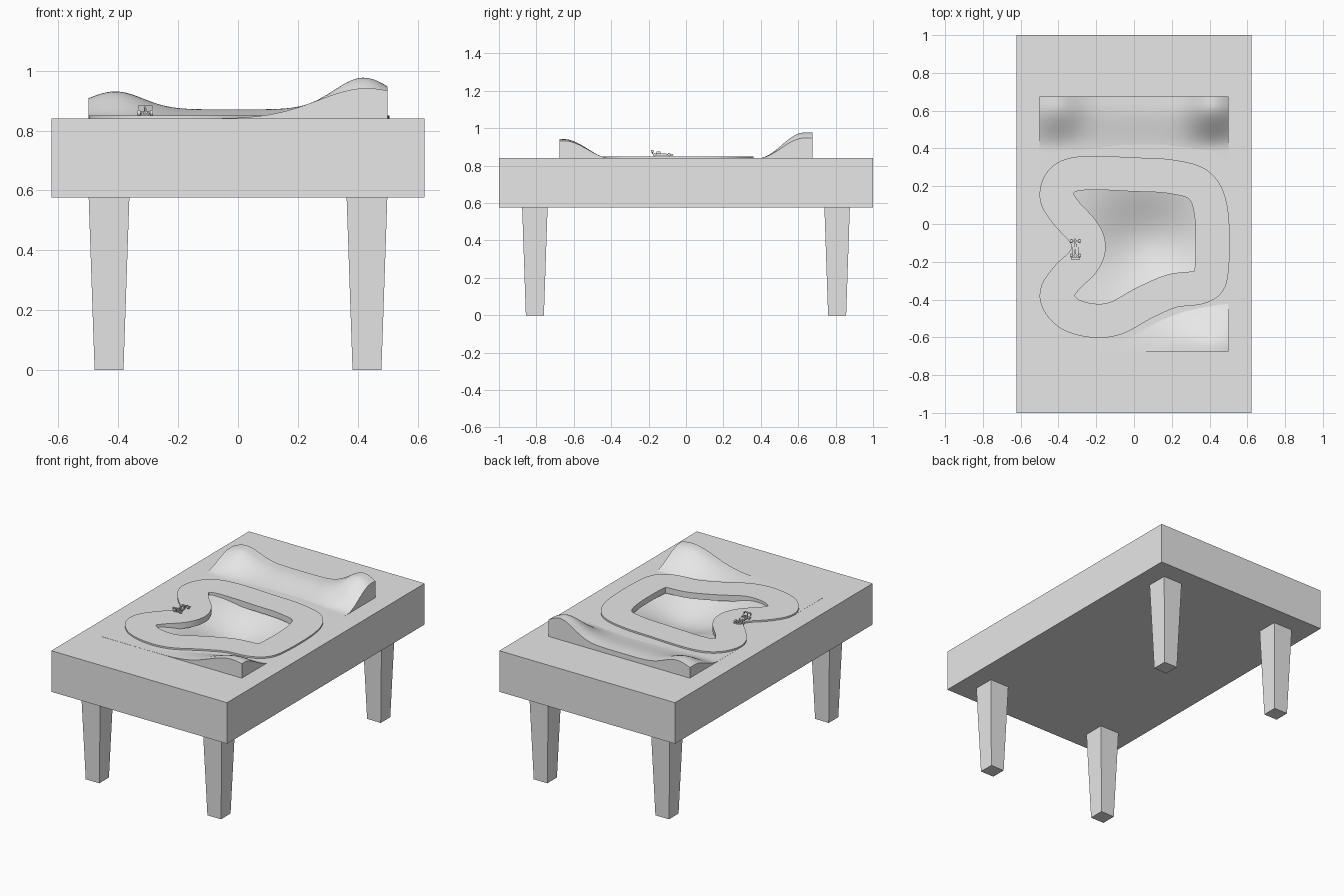
import bpy, bmesh, math
from mathutils import Vector

if "Cube" in bpy.data.objects:
    bpy.data.objects.remove(bpy.data.objects["Cube"])

TOP = 0.84        # table surface height
ROAD_TOP = 0.85

grey = bpy.data.materials.new("plain grey")
grey.use_nodes = True
colour = (0.8, 0.8, 0.8, 1)
grey.diffuse_color = colour
grey.node_tree.nodes["Principled BSDF"].inputs["Base Color"].default_value = colour


def finish(name, bm, smooth=False):
    bmesh.ops.recalc_face_normals(bm, faces=bm.faces)
    mesh = bpy.data.meshes.new(name)
    bm.to_mesh(mesh)
    bm.free()
    mesh.materials.append(grey)
    obj = bpy.data.objects.new(name, mesh)
    bpy.context.collection.objects.link(obj)
    if smooth:
        bpy.ops.object.select_all(action='DESELECT')
        obj.select_set(True)
        bpy.context.view_layer.objects.active = obj
        bpy.ops.object.shade_smooth_by_angle(angle=math.radians(35))
    return obj


def box(name, centre, size, taper=1.0):
    """Box whose lower end is scaled by taper."""
    bm = bmesh.new()
    bmesh.ops.create_cube(bm, size=1)
    for v in bm.verts:
        k = taper if v.co.z < 0 else 1
        v.co = Vector((v.co.x * size[0] * k, v.co.y * size[1] * k, v.co.z * size[2])) + Vector(centre)
    return finish(name, bm)


def smoothstep(a, b, v):
    t = min(max((v - a) / (b - a), 0), 1)
    return t * t * (3 - 2 * t)


def bump(d, width):
    return math.exp(-(d / width) ** 2)


# Closed centre line of the road
route = [Vector(p) for p in (
    (-.25, .27), (0, .262), (.2, .25), (.35, .2), (.41, .05), (.41, -.25), (.36, -.33),
    (.2, -.355), (.05, -.42), (-.1, -.5), (-.23, -.51), (-.35, -.47), (-.41, -.38),
    (-.36, -.29), (-.27, -.2), (-.24, -.12), (-.27, -.04), (-.36, .06), (-.41, .15), (-.37, .24))]


def sample_route(steps=8):
    points, n = [], len(route)
    for i in range(n):
        a, b, c, d = (route[(i + k) % n] for k in (-1, 0, 1, 2))
        for s in range(steps):
            t = s / steps
            points.append(0.5 * (2 * b + (c - a) * t + (2 * a - 5 * b + 4 * c - d) * t ** 2
                                 + (3 * b - a - 3 * c + d) * t ** 3))
    return points


centre_line = sample_route()

# Table top with a pocket for the sunken infield
table_top = box("table_top", (0, 0, (TOP + 0.577) / 2), (1.245, 2, TOP - 0.577))
bm = bmesh.new()
floor = bm.faces.new([bm.verts.new((p.x, p.y, 0.68)) for p in centre_line])
raised = bmesh.ops.extrude_face_region(bm, geom=[floor])
for v in raised["geom"]:
    if isinstance(v, bmesh.types.BMVert):
        v.co.z = 0.9
cutter = finish("pocket_cutter", bm)
cutter.hide_render = True
cut = table_top.modifiers.new("pocket", 'BOOLEAN')
cut.operation = 'DIFFERENCE'
cut.solver = 'EXACT'
cut.object = cutter
bpy.context.view_layer.objects.active = table_top
bpy.ops.object.modifier_apply(modifier=cut.name)
bpy.data.objects.remove(cutter)

# Tapered legs
for x, side in ((-1, "right"), (1, "left")):
    for y, end in ((-1, "front"), (1, "back")):
        box(f"{end}_{side}_leg", (x * 0.431, y * 0.808, 0.2885), (0.136, 0.136, 0.577), 0.71)


# Landscape: two back hills, one front hill and a hollow infield
def ground(x, y):
    back = 0.03 + 0.06 * bump(x + 0.41, 0.13) + 0.106 * bump(x - 0.42, 0.14)
    front = 0.101 * bump(x - 0.43, 0.23)
    r = math.hypot((x - 0.07) / 0.3, (y + 0.1) / 0.27)
    return (TOP + 0.001 + back * smoothstep(0.39, 0.63, y)
            + front * smoothstep(0.4, 0.65, -y) - 0.12 * math.exp(-r * r * 1.05))


bm = bmesh.new()
bmesh.ops.create_grid(bm, x_segments=60, y_segments=80, size=1)
for v in bm.verts:
    x, y = v.co.x * 0.5, v.co.y * 0.675
    v.co = (x, y, ground(x, y))
rim = [e for e in bm.edges if e.is_boundary]
skirt = bmesh.ops.extrude_edge_only(bm, edges=rim)
for v in skirt["geom"]:
    if isinstance(v, bmesh.types.BMVert):
        v.co.z = TOP - 0.02
finish("landscape", bm, smooth=True)

# Road: a rectangular section swept along the centre line
bm = bmesh.new()
rings = []
count = len(centre_line)
for i, p in enumerate(centre_line):
    along = (centre_line[(i + 1) % count] - centre_line[i - 1]).normalized()
    across = Vector((-along.y, along.x)) * 0.09
    rings.append([bm.verts.new((*(p + s * across), z))
                  for s, z in ((-1, ROAD_TOP), (1, ROAD_TOP), (1, 0.812), (-1, 0.812))])
for i in range(count):
    a, b = rings[i], rings[(i + 1) % count]
    for k in range(4):
        m = (k + 1) % 4
        bm.faces.new((a[k], a[m], b[m], b[k]))
finish("road", bm, smooth=True)

# Small open-wheel racing car
CX, CY = -0.31, -0.125


def car_box(name, x, y, z, size):
    box("car_" + name, (CX + x, CY + y, ROAD_TOP + z), size)


car_box("floor", 0, -0.012, 0.005, (0.026, 0.06, 0.004))
car_box("body", 0, -0.015, 0.011, (0.016, 0.07, 0.01))
car_box("nose", 0, 0.035, 0.008, (0.008, 0.04, 0.006))
car_box("air_intake", 0, -0.022, 0.02, (0.008, 0.022, 0.01))
car_box("front_wing", 0, 0.054, 0.005, (0.044, 0.01, 0.002))
car_box("rear_wing", 0, -0.056, 0.033, (0.046, 0.012, 0.003))
car_box("wing_post", 0, -0.054, 0.022, (0.004, 0.006, 0.022))
for s, side in ((-1, "right"), (1, "left")):
    car_box(f"{side}_sidepod", s * 0.012, -0.015, 0.01, (0.008, 0.035, 0.009))
    car_box(f"{side}_wing_end", s * 0.023, -0.056, 0.027, (0.002, 0.014, 0.014))
    for y, end in ((0.035, "front"), (-0.042, "rear")):
        car_box(f"{end}_{side}_arm", s * 0.012, y, 0.009, (0.02, 0.003, 0.002))
        bm = bmesh.new()
        bmesh.ops.create_cone(bm, cap_ends=True, segments=16, radius1=0.009,
                              radius2=0.009, depth=0.01)
        for v in bm.verts:
            v.co = (CX + s * 0.021 + v.co.z, CY + y + v.co.x, ROAD_TOP + 0.009 + v.co.y)
        finish(f"car_{end}_{side}_wheel", bm, smooth=True)
